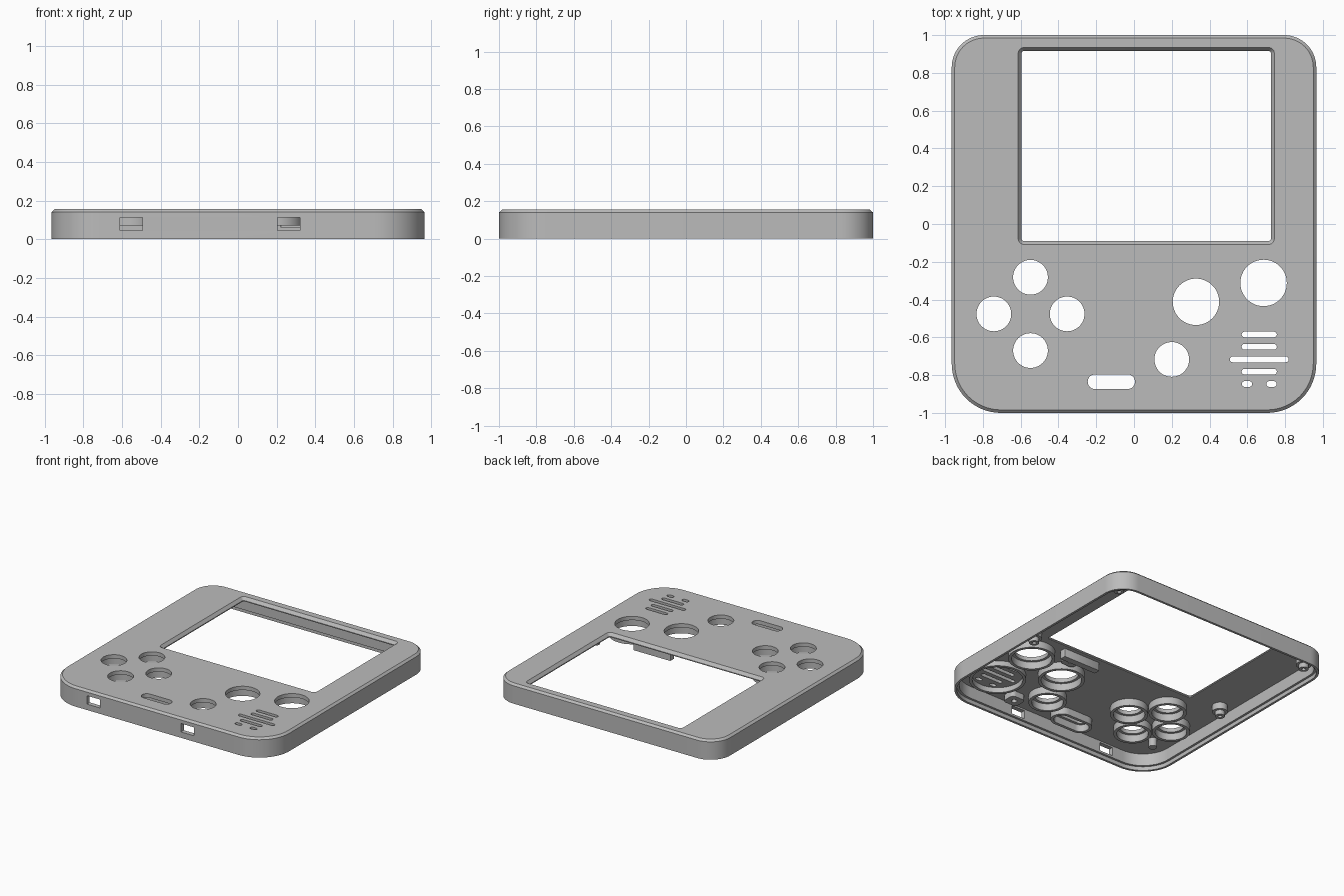
import bpy
import bmesh
from math import sin, cos, pi

cube = bpy.data.objects.get("Cube")
if cube:
    bpy.data.objects.remove(cube, do_unlink=True)

grey = bpy.data.materials.new("plain_grey")
grey.use_nodes = True
GREY = (0.5, 0.5, 0.5, 1)
grey.diffuse_color = GREY
grey.node_tree.nodes["Principled BSDF"].inputs["Base Color"].default_value = GREY

TOP, CEILING = 0.155, 0.125
ROOT = CEILING + 0.006       # inner parts sink slightly into the face plate


def outline(x, y, w, h, back_r, front_r, z, inset=0.0, seg=12):
    """Rounded rectangle loop with separate back and front corner radii."""
    w, h = w / 2 - inset, h / 2 - inset
    pts = []
    for i, (sx, sy) in enumerate(((1, 1), (-1, 1), (-1, -1), (1, -1))):
        r = max((back_r if sy > 0 else front_r) - inset, 0.002)
        for k in range(seg + 1):
            a = (i + k / seg) * pi / 2
            pts.append((x + sx * (w - r) + r * cos(a), y + sy * (h - r) + r * sin(a), z))
    return pts


def loft(bm, loops, ring=False):
    """Skin a stack of loops; ring joins last to first, otherwise caps the ends."""
    rows = [[bm.verts.new(p) for p in loop] for loop in loops]
    n = len(rows[0])
    pairs = list(zip(rows, rows[1:]))
    if ring:
        pairs.append((rows[-1], rows[0]))
    else:
        bm.faces.new(rows[0])
        bm.faces.new(rows[-1])
    for a, b in pairs:
        for i in range(n):
            j = (i + 1) % n
            bm.faces.new((a[i], a[j], b[j], b[i]))


def make(name, bm):
    bmesh.ops.remove_doubles(bm, verts=bm.verts[:], dist=1e-5)
    bmesh.ops.recalc_face_normals(bm, faces=bm.faces[:])
    mesh = bpy.data.meshes.new(name)
    bm.to_mesh(mesh)
    bm.free()
    mesh.materials.append(grey)
    obj = bpy.data.objects.new(name, mesh)
    bpy.context.collection.objects.link(obj)
    return obj


def pill(x, y, w, h, z, grow=0.0):
    r = min(w, h) / 2
    return outline(x, y, w, h, r, r, z, -grow)


def add_tube(bm, x, y, w, h, inner, outer, low, high=ROOT):
    loft(bm, [pill(x, y, w, h, low, outer), pill(x, y, w, h, high, outer),
              pill(x, y, w, h, high, inner), pill(x, y, w, h, low, inner)], ring=True)


def tube(name, *args):
    bm = bmesh.new()
    add_tube(bm, *args)
    return make(name, bm)


# Shell: outer wall, chamfered face, stepped rim and cavity in one skin
def body(z, inset):
    return outline(0, 0, 1.93, 2, 0.17, 0.26, z, inset, 16)


bm = bmesh.new()
loft(bm, [body(TOP, 0.016), body(0.14, 0), body(0, 0), body(0, 0.018),
          body(0.03, 0.018), body(0.03, 0.035), body(CEILING, 0.035)])
shell = make("front_shell", bm)

# Openings: (name, x, y, width, height)
buttons = [("pad_up", -0.548, -0.282, 0.184, 0.184),
           ("pad_down", -0.548, -0.67, 0.184, 0.184),
           ("pad_left", -0.742, -0.476, 0.184, 0.184),
           ("pad_right", -0.354, -0.476, 0.184, 0.184),
           ("inner_button", 0.328, -0.412, 0.246, 0.246),
           ("outer_button", 0.686, -0.312, 0.246, 0.246),
           ("small_button", 0.2, -0.717, 0.184, 0.184),
           ("pill_button", -0.12, -0.835, 0.25, 0.078)]
grille = [(0.663, -0.585, 0.186), (0.663, -0.65, 0.186), (0.663, -0.717, 0.312),
          (0.663, -0.782, 0.186), (0.598, -0.847, 0.055), (0.728, -0.847, 0.055)]

cut = bmesh.new()
for _, x, y, w, h in buttons:
    loft(cut, [pill(x, y, w, h, 0.08), pill(x, y, w, h, 0.2)])
for x, y, w in grille:
    loft(cut, [pill(x, y, w, 0.03, 0.08), pill(x, y, w, 0.03, 0.2)])
# Screen window with sloped edges
loft(cut, [outline(0.065, 0.413, 1.356, 1.042, 0.03, 0.03, z, i)
           for z, i in ((0.08, 0.018), (0.132, 0.018), (TOP, 0), (0.2, 0))])
# Two ports in the front wall
for x in (-0.552, 0.263):
    loft(cut, [outline(x, -1, 0.115, 0.2, 0.004, 0.004, z, 0, 2) for z in (0.046, 0.112)])
cutter = make("opening_cutter", cut)
cutter.hide_render = True

boolean = shell.modifiers.new("openings", "BOOLEAN")
boolean.operation = "DIFFERENCE"
boolean.solver = "EXACT"
boolean.object = cutter
bpy.context.view_layer.objects.active = shell
bpy.ops.object.modifier_apply(modifier=boolean.name)
bpy.data.objects.remove(cutter, do_unlink=True)

parts = [shell]

# Guide collars below each button
for name, x, y, w, h in buttons:
    parts.append(tube(name + "_collar", x, y, w, h, 0.02, 0.043, 0.07))

# Speaker seat
parts.append(tube("speaker_seat", 0.663, -0.717, 0.36, 0.36, 0, 0.022, 0.085))

# Stepped screw posts
for i, (x, y) in enumerate(((0.855, 0.855), (-0.855, 0.855), (0.85, -0.09), (-0.83, -0.04))):
    bm = bmesh.new()
    add_tube(bm, x, y, 0.03, 0.03, 0, 0.04, 0.075)
    add_tube(bm, x, y, 0.03, 0.03, 0, 0.02, 0.04, 0.08)
    parts.append(make(f"screw_post_{i + 1}", bm))

# Locating pin
bm = bmesh.new()
loft(bm, [pill(-0.77, -0.71, 0.06, 0.06, z) for z in (0.06, ROOT)])
parts.append(make("locating_pin", bm))

# Screw lugs: square blocks with a round bore
for name, x, y in (("window_lug", 0.43, -0.185), ("port_lug", 0.385, -0.865)):
    bm = bmesh.new()
    loft(bm, [outline(x, y, 0.12, 0.11, 0.03, 0.03, 0.08),
              outline(x, y, 0.12, 0.11, 0.03, 0.03, ROOT),
              pill(x, y, 0.04, 0.04, ROOT), pill(x, y, 0.04, 0.04, 0.08)], ring=True)
    parts.append(make(name, bm))

# Support block beside the window
bm = bmesh.new()
loft(bm, [outline(0.38, -0.145, 0.32, 0.05, 0.004, 0.004, z, 0, 2) for z in (0.06, ROOT)])
parts.append(make("window_support", bm))

# Smooth the curved walls, keep the edges crisp
bpy.ops.object.select_all(action="DESELECT")
for obj in parts:
    obj.select_set(True)
bpy.context.view_layer.objects.active = shell
bpy.ops.object.shade_smooth_by_angle(angle=pi / 6)
